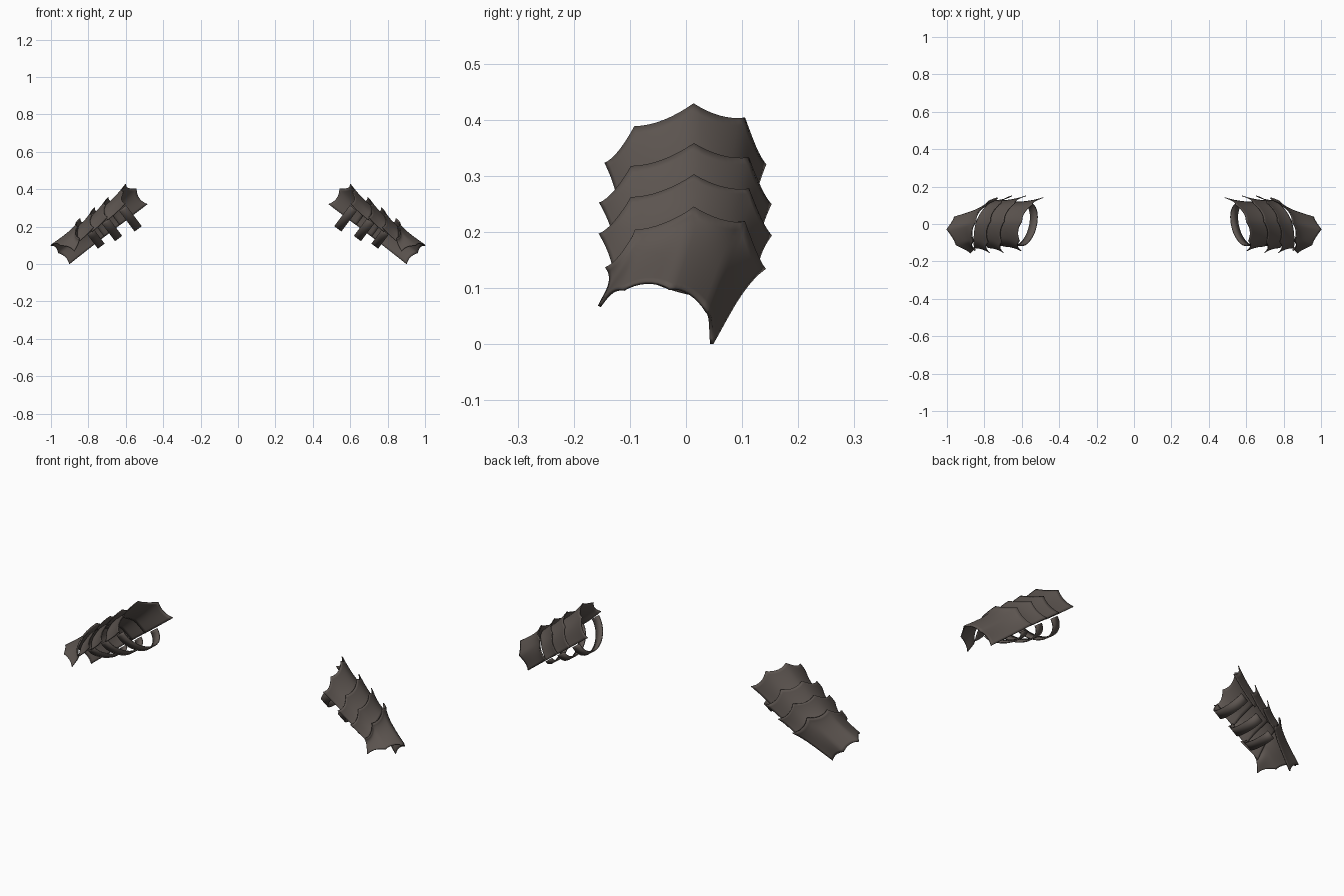
import bpy, bmesh, math
from mathutils import Vector

if "Cube" in bpy.data.objects:
    bpy.data.objects.remove(bpy.data.objects["Cube"])

# single dark leather/metal colour
mat = bpy.data.materials.new("dark brown metal")
mat.diffuse_color = (0.108, 0.09, 0.08, 1)
mat.use_nodes = True
mat.node_tree.nodes["Principled BSDF"].inputs["Base Color"].default_value = mat.diffuse_color


def world(p):
    """Forearm space (s along arm, y, h outward) to world."""
    s, y, h = p
    return Vector((0.8 * s + 0.6 * h, y, -0.6 * s + 0.8 * h))


def build(name, rows, thick, offset):
    bm = bmesh.new()
    grid = [[bm.verts.new(world(p)) for p in r] for r in rows]
    for a, b in zip(grid, grid[1:]):
        for i in range(len(a) - 1):
            bm.faces.new((a[i], a[i + 1], b[i + 1], b[i]))
    bm.normal_update()
    me = bpy.data.meshes.new(name)
    bm.to_mesh(me)
    bm.free()
    me.materials.append(mat)
    ob = bpy.data.objects.new(name, me)
    bpy.context.collection.objects.link(ob)
    bpy.ops.object.select_all(action='DESELECT')
    ob.select_set(True)
    bpy.context.view_layer.objects.active = ob
    bpy.ops.object.shade_smooth_by_angle(angle=math.radians(40))
    so = ob.modifiers.new("thickness", 'SOLIDIFY')
    so.thickness = thick
    so.offset = offset
    mi = ob.modifiers.new("both arms", 'MIRROR')
    mi.use_mirror_merge = False
    return ob


N = 8  # steps between neighbouring spikes


def section(anchors, smooth, scallop):
    """Curve through the anchors, blended straight/smooth, with scalloped edge."""
    a = [Vector(p) for p in anchors]
    a = [2 * a[0] - a[1]] + a + [2 * a[-1] - a[-2]]
    out = []
    for k in range(1, len(a) - 2):
        p0, p1, p2, p3 = a[k - 1:k + 3]
        for i in range(N + (k == len(a) - 3)):
            t = i / N
            lin = p1.lerp(p2, t)
            cat = 0.5 * (2 * p1 + (p2 - p0) * t + (2 * p0 - 5 * p1 + 4 * p2 - p3) * t * t
                         + (3 * p1 - p0 - 3 * p2 + p3) * t ** 3)
            p = lin.lerp(cat, smooth)
            p.x = lin.x + scallop * 4 * t * (1 - t)
            out.append(p)
    return out


def scaled(p, f, y0=0.0):
    return Vector((p.x, y0 + (p.y - y0) * f, 0.54 + (p.z - 0.54) * f))


# spike positions of one upper edge: offset along arm, y, h
SPIKES = [(0.066, -0.149, 0.619), (0.034, -0.095, 0.675), (0, 0.013, 0.700),
          (-0.030, 0.107, 0.647), (-0.028, 0.146, 0.546)]
PEAKS = [0.222, 0.340, 0.432, 0.528]
WIDTH = [0.955, 1.02, 1.025, 0.945]
LENGTH = [0.14, 0.125, 0.115]
EVEN = [0.6, 0.6, 0.0]  # how square the hidden lower edge is


def upper_edge(i):
    return [(PEAKS[i] + s, y * WIDTH[i], h) for s, y, h in SPIKES]


# three overlapping upper plates
M = 10
for i in range(3):
    edge = section(upper_edge(i), 0.22, 0.018)
    body = section(upper_edge(i), 1.0, 0.0)
    rows = []
    for j in range(M + 1):
        v = j / M
        e = (1 - v) ** 2
        row = []
        for p, q in zip(edge, body):
            r = scaled(q, 0.83).lerp(p, e)
            end = q.x + LENGTH[i]
            end += (PEAKS[i] + LENGTH[i] + 0.05 - end) * EVEN[i]
            r.x = p.x * (1 - v) + end * v
            row.append(r)
        rows.append(row)
    build("arm_plate_%d" % (i + 1), rows, 0.004, -1)

# long wrist plate, flared at both ends
WRIST = [(0.66, -0.152, 0.577), (0.703, -0.11, 0.646), (0.742, -0.03, 0.677),
         (0.733, 0.034, 0.622), (0.72, 0.043, 0.54)]
top = section(upper_edge(3), 0.3, 0.018)
low = section(WRIST, 0.7, -0.012)
rows = []
for j in range(15):
    v = j / 14
    f = 1 - 0.09 * math.sin(math.pi * v ** 0.7)
    rows.append([scaled(p.lerp(q, v), f, -0.04 * v) for p, q in zip(top, low)])
build("wrist_plate", rows, 0.006, -1)

# straps under the forearm: start, end, half width, centre y, depth
STRAPS = [(0.290, 0.338, 0.112, -0.003, 0.095), (0.405, 0.453, 0.110, -0.005, 0.072),
          (0.505, 0.550, 0.104, -0.010, 0.045)]
for i, (s0, s1, w, yc, depth) in enumerate(STRAPS):
    rows = []
    for s in (s0, s1):
        row = []
        for k in range(25):
            a = math.pi * k / 24
            c = math.cos(a)
            row.append((s, yc - w * c, 0.575 + 0.035 * c - depth * math.sin(a)))
        rows.append(row)
    build("strap_%d" % (i + 1), rows, 0.006, 0)
